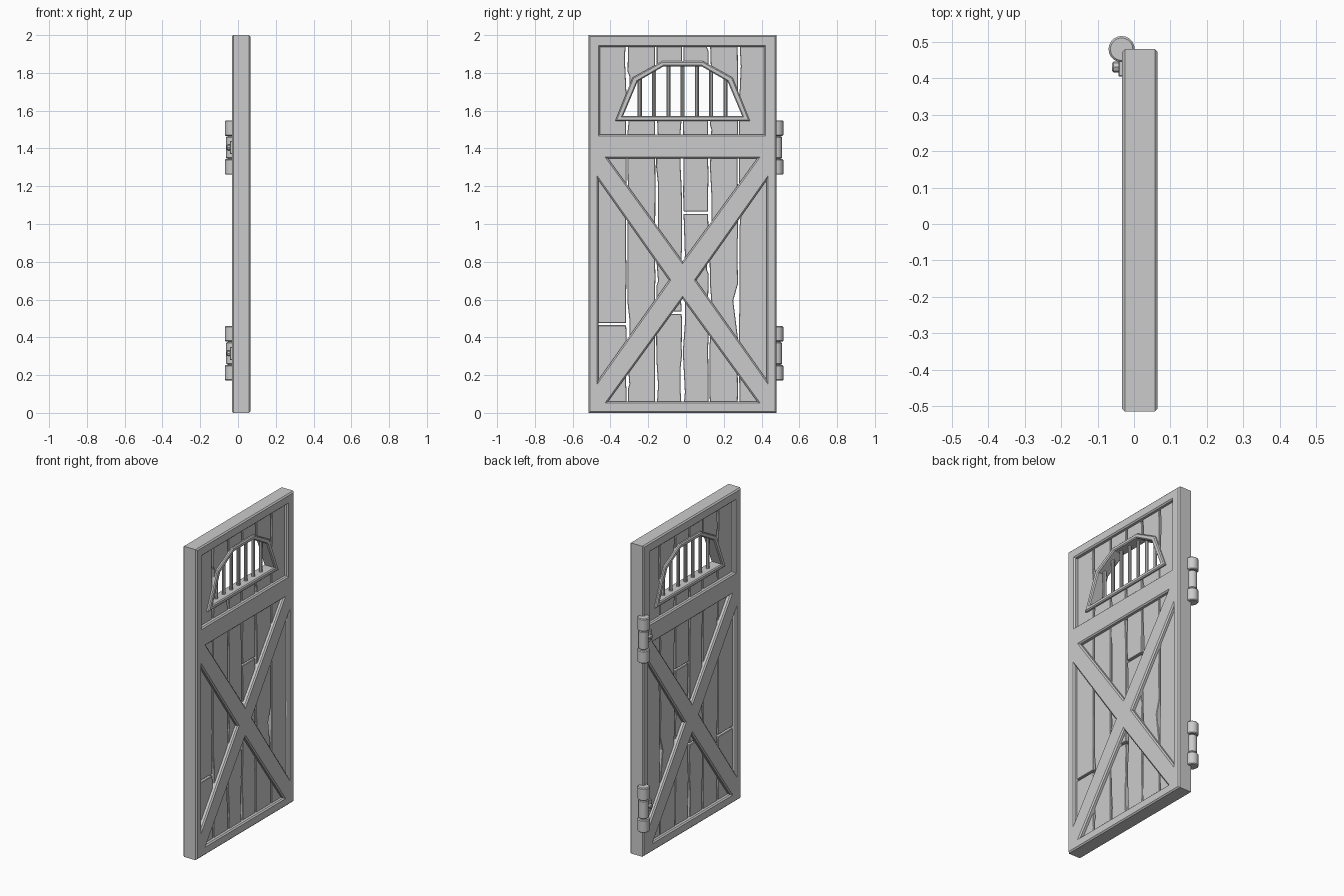
import bpy, bmesh, math, random
from mathutils import Matrix

if "Cube" in bpy.data.objects:
    bpy.data.objects.remove(bpy.data.objects["Cube"])

random.seed(4)
C = -0.018            # door centre line in y
XM = 0.016            # mid-thickness of the door in x
# maps a flat (y, z) drawing to the door plane, with thickness along x
PLANE = Matrix(((0, 0, 1, XM), (1, 0, 0, 0), (0, 1, 0, 0), (0, 0, 0, 1)))


def mirrored(half):
    """Closed outline from half an outline given as (distance from centre, z)."""
    return [(C + y, z) for y, z in half] + [(C - y, z) for y, z in reversed(half)]


def flat_frame(name, outlines, thick, bevel):
    """Chamfered plate: first outline is the border, the rest are holes."""
    cu = bpy.data.curves.new(name, 'CURVE')
    cu.dimensions, cu.fill_mode = '2D', 'BOTH'
    cu.extrude, cu.bevel_depth = thick / 2 - bevel, bevel
    cu.bevel_resolution, cu.offset = 0, -bevel
    for pts in outlines:
        s = cu.splines.new('POLY')
        s.points.add(len(pts) - 1)
        for p, (y, z) in zip(s.points, pts):
            p.co = (y, z, 0, 1)
        s.use_cyclic_u = True
    ob = bpy.data.objects.new(name, cu)
    bpy.context.collection.objects.link(ob)
    ob.matrix_world = PLANE
    bpy.ops.object.select_all(action='DESELECT')
    ob.select_set(True)
    bpy.context.view_layer.objects.active = ob
    bpy.ops.object.convert(target='MESH')
    bpy.ops.object.shade_flat()
    return bpy.context.object


def prism(name, pts, thick):
    bm = bmesh.new()
    face = bm.faces.new([bm.verts.new((y, z, -thick / 2)) for y, z in pts])
    ext = bmesh.ops.extrude_face_region(bm, geom=[face])['geom']
    bmesh.ops.translate(bm, vec=(0, 0, thick),
                        verts=[v for v in ext if isinstance(v, bmesh.types.BMVert)])
    bmesh.ops.recalc_face_normals(bm, faces=bm.faces)
    me = bpy.data.meshes.new(name)
    bm.to_mesh(me)
    bm.free()
    ob = bpy.data.objects.new(name, me)
    bpy.context.collection.objects.link(ob)
    ob.matrix_world = PLANE
    return ob


def add_bevel(ob, width):
    b = ob.modifiers.new('bevel', 'BEVEL')
    b.width, b.segments, b.limit_method = width, 1, 'ANGLE'
    b.angle_limit = math.radians(50)


def cylinder(name, r, depth, loc, sides=16, rot=(0, 0, 0), bevel=0.0):
    bpy.ops.mesh.primitive_cylinder_add(vertices=sides, radius=r, depth=depth,
                                        location=loc, rotation=rot)
    ob = bpy.context.object
    ob.name = name
    bpy.ops.object.shade_smooth_by_angle(angle=math.radians(35))
    if bevel:
        add_bevel(ob, bevel)
    return ob


# Door frame: border, middle rail and cross braces as one pierced plate
border = [(-0.515, 0), (0.48, 0), (0.48, 2), (-0.515, 2)]
upper_hole = [(-0.455, 1.475), (0.413, 1.475), (0.413, 1.937), (-0.455, 1.937)]
top_tri = [(C - 0.395, 1.347), (C, 0.803), (C + 0.395, 1.347)]
bottom_tri = [(C - 0.395, 0.06), (C + 0.395, 0.06), (C, 0.604)]
left_tri = [(C - 0.444, 1.23), (C - 0.444, 0.177), (C - 0.072, 0.703)]
right_tri = [(2 * C - y, z) for y, z in left_tri]
flat_frame('door_frame', [border, upper_hole, top_tri, bottom_tri, left_tri, right_tri],
           0.098, 0.008)

# Window surround
flat_frame('window_frame',
           [mirrored([(0.357, 1.545), (0.265, 1.775), (0.108, 1.862)]),
            mirrored([(0.315, 1.572), (0.238, 1.755), (0.100, 1.835)])], 0.08, 0.006)

# Window bars
for i in range(-3, 4):
    top = (1.845, 1.845, 1.815, 1.768)[abs(i)]
    cylinder('window_bar', 0.011, top - 1.555, (XM, C + i * 0.0755, (top + 1.555) / 2), 10)

# Cutter for the window opening in the planks
cutter = prism('window_cutter',
               mirrored([(0.335, 1.558), (0.252, 1.765), (0.104, 1.85)]), 0.3)
cutter.hide_render = True
cutter.hide_set(True)


def ragged(y, z0, z1, side, chip=None):
    """Worn plank edge from z0 up to z1, leaving a small gap at y."""
    pts, z = [(y - side * 0.005, z0)], z0 + random.uniform(0.04, 0.14)
    while z < z1 - 0.03:
        wear = random.choice((0.002, 0.003, 0.005, 0.012))
        if chip and abs(z - chip) < 0.09:
            wear = 0.028
        pts.append((y - side * wear, z))
        z += random.choice((0.025, 0.09, 0.14, 0.2))
    return pts + [(y - side * 0.005, z1)]


# Worn planks, some split in two along their length
edges = [-0.475, -0.312, -0.16, -0.018, 0.122, 0.278, 0.44]
splits = {0: 0.47, 2: 0.53, 3: 1.06}
for i in range(6):
    cuts = [0.03] + ([splits[i]] if i in splits else []) + [1.97]
    for z0, z1 in zip(cuts, cuts[1:]):
        lo = z0 + (0.006 if z0 > 0.1 else 0)
        hi = z1 - (0.006 if z1 < 1.9 else 0)
        right = ragged(edges[i + 1], lo, hi, 1, 0.55 if i == 4 else None)
        left = ragged(edges[i], lo, hi, -1)
        plank = prism('plank', right + left[::-1], random.uniform(0.046, 0.054))
        cut = plank.modifiers.new('window', 'BOOLEAN')
        cut.operation, cut.solver, cut.object = 'DIFFERENCE', 'EXACT', cutter
        add_bevel(plank, 0.003)

# Hinges: three knuckles, a small leaf and a bolt
for z in (0.315, 1.405):
    for dz, r, h in ((-0.103, 0.036, 0.082), (0, 0.029, 0.118), (0.103, 0.036, 0.082)):
        cylinder('hinge_knuckle', r, h, (-0.034, 0.480, z + dz), 20, bevel=0.005)
    cylinder('hinge_pin', 0.02, 0.27, (-0.034, 0.480, z), 12)
    bpy.ops.mesh.primitive_cube_add(size=1, location=(-0.036, 0.437, z))
    leaf = bpy.context.object
    leaf.name = 'hinge_leaf'
    leaf.data.transform(Matrix.Diagonal((0.014, 0.064, 0.07, 1)))
    add_bevel(leaf, 0.003)
    cylinder('hinge_bolt', 0.015, 0.022, (-0.049, 0.431, z), 8,
             rot=(0, math.pi / 2, 0), bevel=0.004)
